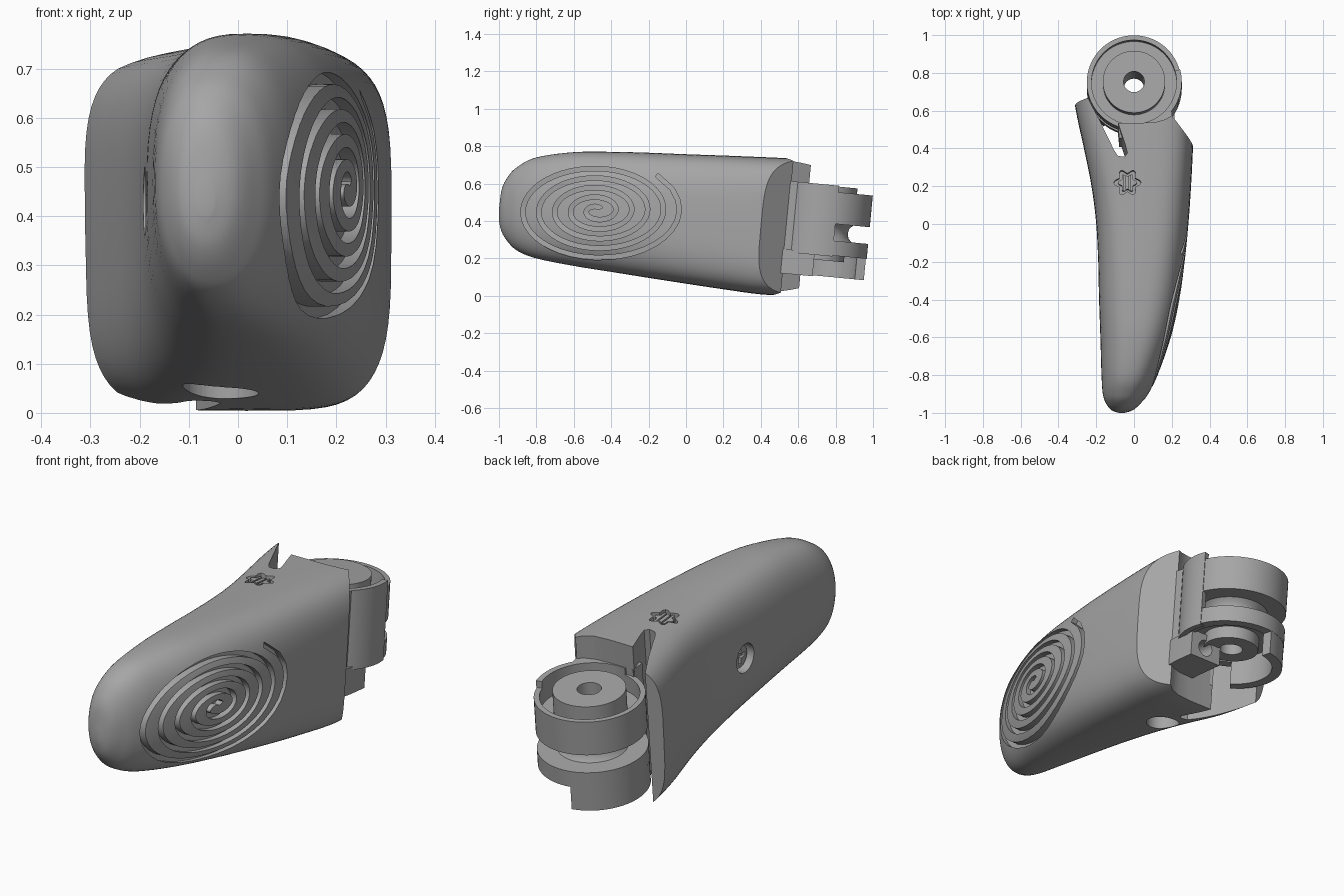
import bpy, bmesh, math
from math import sin, cos, radians, pi
from mathutils import Vector, Matrix
from mathutils.bvhtree import BVHTree

if "Cube" in bpy.data.objects:
    bpy.data.objects.remove(bpy.data.objects["Cube"])

grey = bpy.data.materials.new("matte grey")
grey.use_nodes = True
grey.diffuse_color = (0.38, 0.38, 0.38, 1)
grey.node_tree.nodes["Principled BSDF"].inputs["Base Color"].default_value = grey.diffuse_color

TILT = Matrix.Rotation(radians(-5.5), 4, 'X')
HINGE = Matrix.Translation((0, 0.75, 0.56)) @ TILT


def finish(name, bm, matrix=Matrix()):
    bmesh.ops.transform(bm, matrix=matrix, verts=bm.verts)
    bmesh.ops.recalc_face_normals(bm, faces=bm.faces)
    mesh = bpy.data.meshes.new(name)
    bm.to_mesh(mesh)
    bm.free()
    ob = bpy.data.objects.new(name, mesh)
    bpy.context.collection.objects.link(ob)
    mesh.materials.append(grey)
    return ob


def stitch(name, rings, matrix=Matrix(), loop=False):
    """Join closed rings of points into one solid."""
    bm = bmesh.new()
    loops = [[bm.verts.new(p) for p in ring] for ring in rings]
    n = len(loops[0])
    pairs = list(zip(loops, loops[1:]))
    if loop:
        pairs.append((loops[-1], loops[0]))
    for a, b in pairs:
        for i in range(n):
            j = (i + 1) % n
            bm.faces.new((a[i], a[j], b[j], b[i]))
    if not loop:
        bm.faces.new(loops[0])
        bm.faces.new(loops[-1])
    return finish(name, bm, matrix)


def extrude(name, outline, low, high, matrix=Matrix()):
    return stitch(name, [[(x, y, z) for x, y in outline] for z in (low, high)], matrix)


def lathe(name, profile, matrix, start=0, end=360):
    full = end - start == 360
    steps = max(8, (end - start) // 5)
    angles = [radians(start + (end - start) * i / steps) for i in range(steps + (not full))]
    return stitch(name, [[(r * cos(a), r * sin(a), z) for r, z in profile] for a in angles], matrix, full)


def circle(r, lobe=0, n=48):
    rs = [(r + lobe * cos(12 * pi * i / n), 2 * pi * i / n) for i in range(n)]
    return [(q * cos(a), q * sin(a)) for q, a in rs]


def box(w, d):
    return [(-w, -d), (w, -d), (w, d), (-w, d)]


def cut(target, cutter):
    mod = target.modifiers.new("cut", 'BOOLEAN')
    mod.operation, mod.solver, mod.object = 'DIFFERENCE', 'EXACT', cutter
    bpy.context.view_layer.objects.active = target
    bpy.ops.object.modifier_apply(modifier=mod.name)
    bpy.data.objects.remove(cutter)


# Body: sections of y, left, right, bottom, top, squareness
SECTIONS = [Vector(s) for s in (
    (-1, -.08, -.05, .4, .46, 2), (-.985, -.12, -.005, .34, .57, 2.1),
    (-.95, -.148, .035, .285, .64, 2.2), (-.9, -.165, .075, .24, .69, 2.3),
    (-.8, -.172, .125, .2, .74, 2.4), (-.6, -.178, .195, .16, .768, 2.6),
    (-.4, -.185, .24, .128, .77, 2.8), (-.2, -.19, .268, .096, .765, 3),
    (0, -.2, .288, .065, .757, 3.3), (.2, -.225, .302, .035, .75, 3.6),
    (.4, -.265, .312, .008, .742, 4), (.56, -.3, .315, .003, .735, 4.2),
    (.75, -.335, .315, 0, .725, 4.4))]


def section(k, t):
    last = len(SECTIONS) - 1
    a, b, c, d = (SECTIONS[min(max(k + i, 0), last)] for i in (-1, 0, 1, 2))
    return b + (c - a) * (t / 2) + (a * 2 - b * 5 + c * 4 - d) * (t * t / 2) + (b * 3 - a - c * 3 + d) * (t ** 3 / 2)


def section_ring(s, n=64):
    y, left, right, low, high, power = s
    pts = []
    for i in range(n):
        c, q = cos(2 * pi * i / n), sin(2 * pi * i / n)
        x = math.copysign(abs(c) ** (2 / power), c) * (right - left) / 2
        z = math.copysign(abs(q) ** (2 / power), q) * (high - low) / 2
        pts.append((x + (left + right) / 2, y, z + (low + high) / 2))
    return pts


rings = [section_ring(section(k, t / 5)) for k in range(len(SECTIONS) - 1) for t in range(5)]
rings.append(section_ring(SECTIONS[-1]))
body = stitch("body", rings)

# Spiral groove following the left flank
surface = BVHTree.FromPolygons([v.co for v in body.data.vertices], [p.vertices for p in body.data.polygons])


def spiral(turn):
    r, a = .45 - .085 * turn, radians(45) - 2 * pi * turn
    return Vector((0, -.475 + r * cos(a), .455 + .6 * r * sin(a)))


groove = []
for i in range(301):
    turn = 5 * (i / 300) ** .8
    p = spiral(turn)
    side = (spiral(turn + .004) - p).cross(Vector((1, 0, 0))).normalized() * .012
    hit = surface.ray_cast(p + Vector((2, 0, 0)), Vector((-1, 0, 0)))[0]
    groove.append([hit + side * s + Vector((d, 0, 0)) for s, d in ((-1, -.03), (1, -.03), (1, .03), (-1, .03))])
cut(body, stitch("groove_cutter", groove))

# Back end: wing, slot and curved seat for the hinge
seat = [(-.5, .56), (-.31, .645), (-.245, .665), (-.18, .54), (-.105, .385), (-.085, .355), (-.05, .35),
        (-.035, .37), (-.045, .41), (-.085, .53), (-.03, .53), (.05, .53), (.12, .535), (.17, .55), (.2, .57),
        (.32, .42), (.5, .2), (.5, 1), (-.5, 1)]
pivot = Matrix.Translation((0, 0, .7))
cut(body, extrude("seat_cutter", seat, -1, .4, pivot @ TILT))

# Six-lobed socket on top, with its insert
top = Matrix.Translation((-.035, .22, .75)) @ TILT
cut(body, extrude("socket_cutter", circle(.06, .012), -.05, .1, top))
insert = extrude("socket_insert", circle(.042, .008), -.06, -.008, top)
for x in (-.013, .013):
    cut(insert, extrude("slot_cutter", box(.004, .06), -.03, .1, top @ Matrix.Translation((x, 0, 0))))

# Round pockets on the right flank and underneath
flank = Matrix.Translation((-.19, -.19, .43)) @ Matrix.Rotation(-pi / 2, 4, 'Y')
cut(body, extrude("pocket_cutter", circle(.07), -.05, .1, flank))
screw = extrude("screw_head", circle(.055), -.06, -.03, flank)
for w, d in ((.01, .04), (.04, .01)):
    cut(screw, extrude("cross_cutter", box(w, d), -.045, .1, flank))
cut(body, extrude("bottom_cutter", circle(.077), -.2, .16, Matrix.Translation((-.035, .17, 0))))

# Hinge knuckle: cup, boss, waisted neck and lower ring
lathe("hinge_knuckle", [
    (.055, .03), (.165, .03), (.165, -.08), (.225, -.08), (.225, 0), (.25, 0), (.25, -.17), (.16, -.17),
    (.142, -.19), (.136, -.215), (.142, -.24), (.16, -.26), (.25, -.26), (.25, -.34), (.2, -.34),
    (.2, -.31), (.13, -.31), (.13, -.37), (.055, -.37)], HINGE)


def wall(inner, outer, low, high):
    return [(inner, low), (outer, low), (outer, high), (inner, high)]


lathe("hinge_strap", wall(.225, .253, -.345, .035), HINGE, -100, 15)
lathe("lower_shell", wall(.2, .249, -.455, -.33), HINGE, 100, 230)

# Web joining the hinge to the body
arc = [(.24 * cos(radians(a)), .24 * sin(radians(a))) for a in range(-35, -111, -5)]
extrude("hinge_web", [(-.08, -.3), (.2, -.3), (.205, -.2)] + arc, -.455, .035, HINGE)

# Lug with a cross hole
lug = extrude("hinge_lug", [(.04, -.28), (.2, -.28), (.215, -.15), (.215, -.03), (.04, -.03)], -.46, -.33, HINGE)
cut(lug, extrude("lug_cutter", circle(.04), -.1, .1,
                 HINGE @ Matrix.Translation((.13, -.03, -.4)) @ Matrix.Rotation(pi / 2, 4, 'X')))

# Smooth shading with sharp edges kept
for ob in bpy.context.scene.objects:
    if ob.type == 'MESH':
        bpy.ops.object.select_all(action='DESELECT')
        ob.select_set(True)
        bpy.context.view_layer.objects.active = ob
        bpy.ops.object.shade_smooth_by_angle(angle=radians(32))
